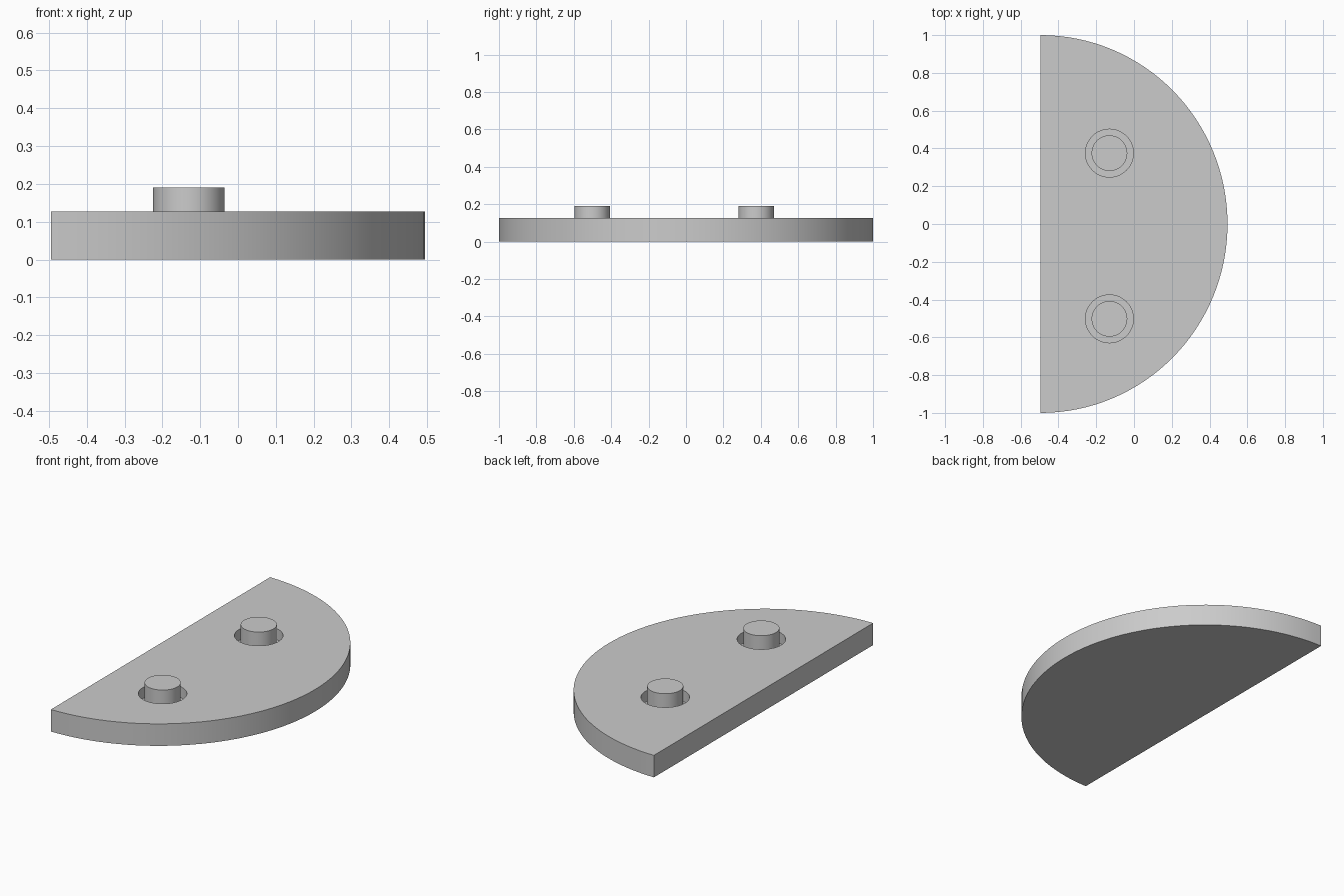
import bpy, bmesh, math

cube = bpy.data.objects.get("Cube")
if cube:
    bpy.data.objects.remove(cube, do_unlink=True)

grey = bpy.data.materials.new("light grey")
colour = (0.6, 0.6, 0.6, 1)
grey.diffuse_color = colour
grey.use_nodes = True
grey.node_tree.nodes["Principled BSDF"].inputs["Base Color"].default_value = colour

FLAT_X = -0.495
THICK = 0.127
FLOOR = THICK / 2
PEG_TOP = THICK * 1.5
PEG_X = -0.13
PEG_YS = {"front": -0.502, "back": 0.375}


def extrude_outline(name, points, bottom, top):
    """Solid prism from a flat outline."""
    bm = bmesh.new()
    base = bm.faces.new([bm.verts.new((x, y, bottom)) for x, y in points])
    grown = bmesh.ops.extrude_face_region(bm, geom=[base], use_keep_orig=True)
    verts = [v for v in grown["geom"] if isinstance(v, bmesh.types.BMVert)]
    bmesh.ops.translate(bm, verts=verts, vec=(0, 0, top - bottom))
    bmesh.ops.recalc_face_normals(bm, faces=bm.faces)
    mesh = bpy.data.meshes.new(name)
    bm.to_mesh(mesh)
    bm.free()
    mesh.materials.append(grey)
    obj = bpy.data.objects.new(name, mesh)
    bpy.context.collection.objects.link(obj)
    return obj


def circle(x, y, radius, sides=48):
    return [(x + radius * math.cos(math.tau * i / sides),
             y + radius * math.sin(math.tau * i / sides)) for i in range(sides)]


# Half-disc plate
steps = 64
arc = [(FLAT_X + 0.99 * math.cos(a), math.sin(a))
       for a in (math.pi * (i / steps - 0.5) for i in range(steps + 1))]
plate = extrude_outline("half_round_plate", arc, 0, THICK)
parts = [plate]

# Round sockets, each with a peg standing on its floor
for side, y in PEG_YS.items():
    cutter = extrude_outline(side + "_socket_cutter", circle(PEG_X, y, 0.127), FLOOR, THICK * 2)
    cutter.hide_render = True
    cut = plate.modifiers.new(side + "_socket", "BOOLEAN")
    cut.operation = "DIFFERENCE"
    cut.solver = "EXACT"
    cut.object = cutter
    bpy.context.view_layer.objects.active = plate
    bpy.ops.object.modifier_apply(modifier=cut.name)
    bpy.data.objects.remove(cutter, do_unlink=True)
    parts.append(extrude_outline(side + "_peg", circle(PEG_X, y, 0.0945), FLOOR, PEG_TOP))

# Smooth curved walls, crisp rims
bpy.ops.object.select_all(action="DESELECT")
for part in parts:
    part.select_set(True)
bpy.context.view_layer.objects.active = plate
bpy.ops.object.shade_smooth_by_angle(angle=math.radians(30))
